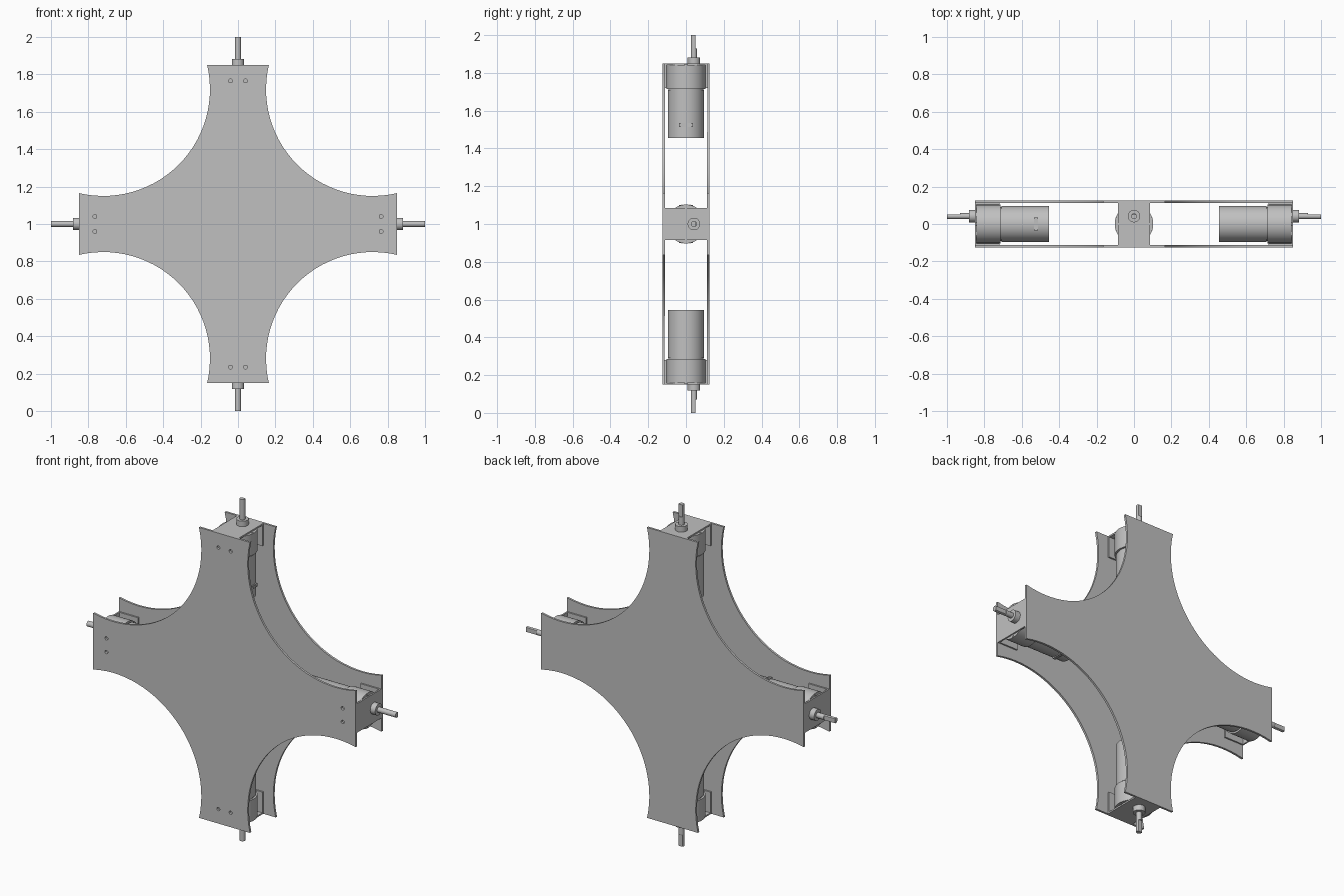
import bpy
import bmesh
from math import pi, sin, cos, asin, radians
from mathutils import Matrix, Vector

if "Cube" in bpy.data.objects:
    bpy.data.objects.remove(bpy.data.objects["Cube"], do_unlink=True)

grey = bpy.data.materials.new("plain grey")
grey.use_nodes = True
grey.diffuse_color = (0.53, 0.53, 0.53, 1)
grey.node_tree.nodes["Principled BSDF"].inputs["Base Color"].default_value = grey.diffuse_color

TIP = 0.85            # arm end, measured from the hub
HALF_DEPTH = 0.125    # outer face of the two side plates
SHEET = 0.0125        # side plate thickness
OFFSET = 0.042        # output shaft offset from the motor axis
CENTRE = Matrix.Translation((0, 0, 1))


def finish(obj, smooth=True):
    obj.data.materials.clear()
    obj.data.materials.append(grey)
    bpy.ops.object.select_all(action='DESELECT')
    obj.select_set(True)
    bpy.context.view_layer.objects.active = obj
    if smooth:
        bpy.ops.object.shade_smooth_by_angle(angle=radians(30))


def prism(name, points, direction, turn, smooth=False):
    """Extrude a flat outline along a direction, then turn it onto its arm."""
    bm = bmesh.new()
    face = bm.faces.new([bm.verts.new(p) for p in points])
    moved = bmesh.ops.extrude_face_region(bm, geom=[face])["geom"]
    bmesh.ops.translate(bm, vec=direction,
                        verts=[v for v in moved if isinstance(v, bmesh.types.BMVert)])
    bmesh.ops.recalc_face_normals(bm, faces=bm.faces)
    mesh = bpy.data.meshes.new(name)
    bm.to_mesh(mesh)
    bm.free()
    obj = bpy.data.objects.new(name, mesh)
    bpy.context.collection.objects.link(obj)
    obj.matrix_world = turn
    finish(obj, smooth)
    return obj


def rod(name, radius, z0, z1, turn, x=0, y=0, flat=None, sides=48):
    """Round bar along the arm, optionally cut flat on its back side."""
    pts = []
    for i in range(sides):
        a = 2 * pi * i / sides
        py = radius * sin(a)
        if flat is not None:
            py = min(py, flat)
        pts.append((x + radius * cos(a), y + py, z0))
    return prism(name, pts, Vector((0, 0, z1 - z0)), turn, True)


def box(name, x0, x1, y0, y1, z0, z1, turn):
    pts = [(x0, y0, z0), (x1, y0, z0), (x1, y1, z0), (x0, y1, z0)]
    return prism(name, pts, Vector((0, 0, z1 - z0)), turn)


def cross_outline(c=0.72, r=0.57, steps=28):
    """Four concave arcs joined by straight arm ends."""
    a = asin((TIP - c) / r)
    pts = []
    for k in range(4):
        for i in range(steps + 1):
            t = pi * 1.5 + a - (pi / 2 + 2 * a) * i / steps
            u, v = c + r * cos(t), c + r * sin(t)
            for _ in range(k):
                u, v = -v, u
            pts.append((u, v))
    return pts


def side_plate(name, y, holes):
    curve = bpy.data.curves.new(name, 'CURVE')
    curve.dimensions = '2D'
    curve.fill_mode = 'BOTH'
    curve.extrude = SHEET / 2
    loops = [cross_outline()]
    if holes:
        for k in range(4):
            for side in (-0.04, 0.04):
                u, v = 0.765, side
                for _ in range(k):
                    u, v = -v, u
                loops.append([(u + 0.01 * cos(pi * i / 8), v + 0.01 * sin(pi * i / 8))
                              for i in range(16)])
    for loop in loops:
        spline = curve.splines.new('POLY')
        spline.points.add(len(loop) - 1)
        for point, (u, v) in zip(spline.points, loop):
            point.co = (u, v, 0, 1)
        spline.use_cyclic_u = True
    obj = bpy.data.objects.new(name, curve)
    bpy.context.collection.objects.link(obj)
    obj.matrix_world = Matrix.Translation((0, y, 1)) @ Matrix.Rotation(pi / 2, 4, 'X')
    bpy.ops.object.select_all(action='DESELECT')
    obj.select_set(True)
    bpy.context.view_layer.objects.active = obj
    bpy.ops.object.convert(target='MESH')
    finish(bpy.context.view_layer.objects.active)


# Front and back cross plates
side_plate("front_plate", -HALF_DEPTH + SHEET / 2, True)
side_plate("back_plate", HALF_DEPTH - SHEET / 2, False)

# One geared motor with its bracket on every arm
for k, arm in enumerate(("top", "right_end", "bottom", "left_end")):
    turn = CENTRE @ Matrix.Rotation(k * pi / 2, 4, 'Y')

    # U-shaped sheet bracket between the plates
    w, t, low = HALF_DEPTH - SHEET, 0.009, 0.72
    profile = [(-w, low), (-w, TIP), (w, TIP), (w, low),
               (w - t, low), (w - t, TIP - t), (t - w, TIP - t), (t - w, low)]
    prism(arm + "_bracket", [(-0.085, y, z) for y, z in profile],
          Vector((0.17, 0, 0)), turn)

    # Motor can, seam and gearbox
    rod(arm + "_motor_can", 0.096, 0.455, 0.709, turn)
    rod(arm + "_motor_seam", 0.092, 0.709, 0.715, turn)
    rod(arm + "_gearbox", 0.103, 0.715, TIP - t, turn)
    for side in (-1, 1):
        rod(arm + "_gearbox_screw", 0.008, TIP - t, TIP - t + 0.003, turn,
            x=side * 0.092, sides=16)

    # Output boss and flattened shaft
    rod(arm + "_shaft_boss", 0.033, TIP, 0.882, turn, y=OFFSET)
    rod(arm + "_shaft_base", 0.0155, 0.882, 0.93, turn, y=OFFSET, sides=32)
    rod(arm + "_shaft_tip", 0.0155, 0.93, 1.0, turn, y=OFFSET, flat=0.009, sides=32)

    # Small connector with pins on the can
    box(arm + "_connector", 0.088, 0.1, -0.036, 0.036, 0.514, 0.534, turn)
    for i in range(-2, 3):
        box(arm + "_connector_pin", 0.1, 0.102, i * 0.011 - 0.003, i * 0.011 + 0.003,
            0.521, 0.527, turn)
